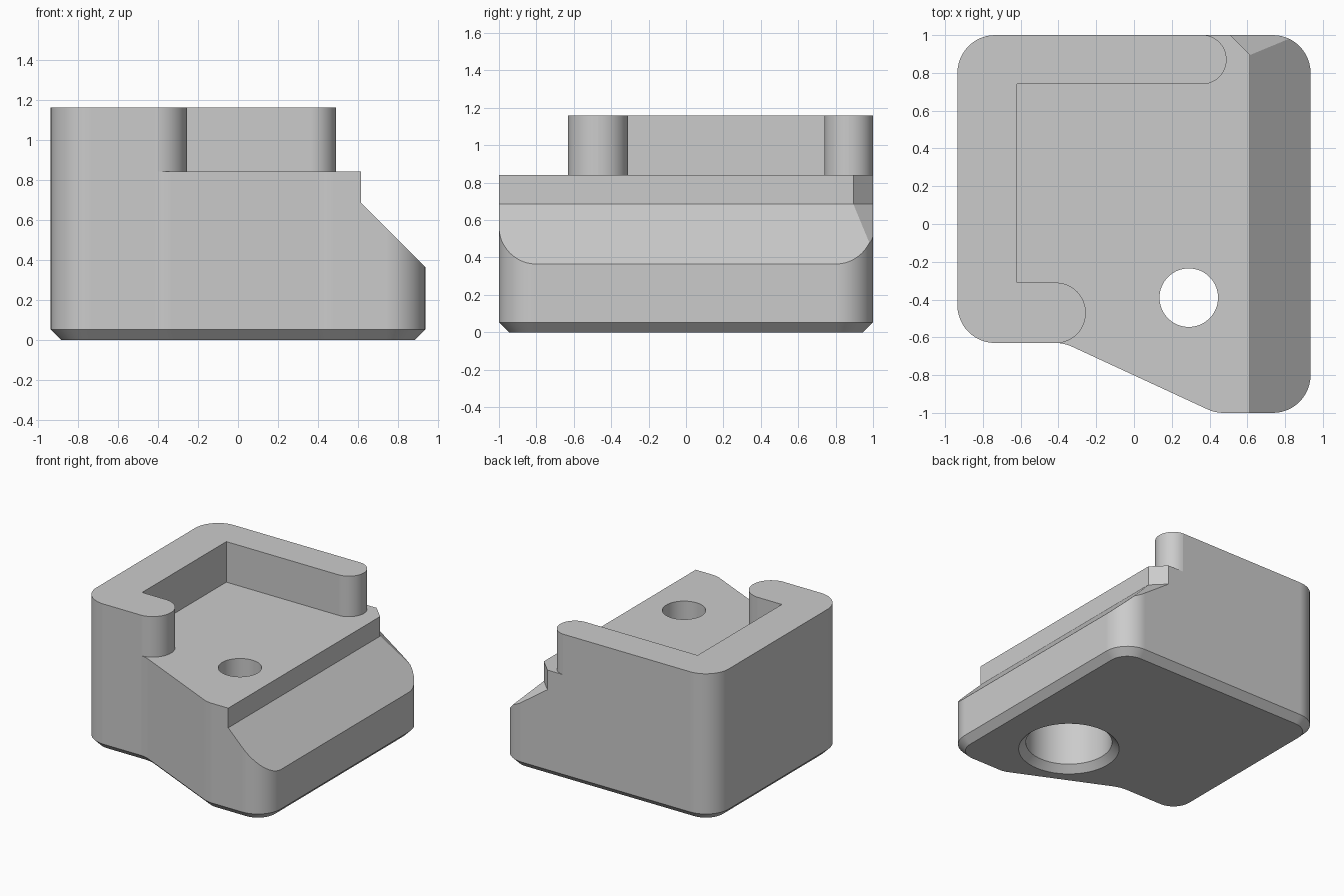
import bpy, bmesh, math
from mathutils import Vector, Matrix

if "Cube" in bpy.data.objects:
    bpy.data.objects.remove(bpy.data.objects["Cube"])

grey = bpy.data.materials.new("light grey")
grey.use_nodes = True
grey.diffuse_color = (0.6, 0.6, 0.6, 1)
grey.node_tree.nodes["Principled BSDF"].inputs["Base Color"].default_value = (0.6, 0.6, 0.6, 1)


def rounded(corners):
    """Outline from (x, y, radius) corners, each filleted by its radius."""
    out = []
    for i, (x, y, r) in enumerate(corners):
        p = Vector((x, y))
        if r == 0:
            out.append(p)
            continue
        a = (Vector(corners[i - 1][:2]) - p).normalized()
        b = (Vector(corners[(i + 1) % len(corners)][:2]) - p).normalized()
        half = a.angle(b) / 2
        centre = p + (a + b).normalized() * r / math.sin(half)
        start = p + a * r / math.tan(half) - centre
        end = p + b * r / math.tan(half) - centre
        turn = -start.angle_signed(end)
        steps = max(4, round(abs(turn) / math.radians(7.5)))
        for k in range(steps + 1):
            out.append(centre + Matrix.Rotation(turn * k / steps, 2) @ start)
    return out


def finish(name, bm):
    bmesh.ops.remove_doubles(bm, verts=bm.verts, dist=0.0005)
    bmesh.ops.recalc_face_normals(bm, faces=bm.faces)
    mesh = bpy.data.meshes.new(name)
    bm.to_mesh(mesh)
    bm.free()
    mesh.materials.append(grey)
    obj = bpy.data.objects.new(name, mesh)
    bpy.context.collection.objects.link(obj)
    return obj


def prism(name, outline, z0, z1, chamfer=0):
    """Extrude an outline upward, optionally chamfering the bottom edge."""
    bm = bmesh.new()
    base = bm.faces.new([bm.verts.new((p.x, p.y, z0)) for p in outline])
    top = bmesh.ops.extrude_face_region(bm, geom=[base], use_keep_orig=True)["geom"]
    bmesh.ops.translate(bm, vec=(0, 0, z1 - z0),
                        verts=[v for v in top if isinstance(v, bmesh.types.BMVert)])
    bmesh.ops.recalc_face_normals(bm, faces=bm.faces)
    if chamfer:
        rim = [e for e in bm.edges if all(v.co.z < z0 + 0.001 for v in e.verts)]
        bmesh.ops.bevel(bm, geom=rim, offset=chamfer, segments=1, affect='EDGES')
    return finish(name, bm)


def lathe(name, profile, x, y):
    """Spin a (radius, height) profile about a vertical axis."""
    bm = bmesh.new()
    vs = [bm.verts.new((r, 0, z)) for r, z in profile]
    es = [bm.edges.new(pair) for pair in zip(vs, vs[1:])]
    bmesh.ops.spin(bm, geom=vs + es, cent=(0, 0, 0), axis=(0, 0, 1),
                   angle=math.tau, steps=64)
    bmesh.ops.translate(bm, vec=(x, y, 0), verts=bm.verts)
    return finish(name, bm)


def wedge(name, angle):
    """Cutter for the step and 45 degree slope, turned about the step's back corner."""
    obj = prism(name, [Vector(p) for p in
                       ((0, 0.685), (0.5, 0.185), (0.5, 1.0), (0, 1.0))], -2.5, 2.5)
    # the profile lies in x-z, the extrusion runs along y
    obj.data.transform(Matrix.Translation((0.615, 0.895, 0))
                       @ Matrix.Rotation(angle, 4, 'Z')
                       @ Matrix.Rotation(math.pi / 2, 4, 'X'))
    return obj


# Main block at full height, with a chamfered foot
body = prism("corner_block", rounded([
    (-0.935, -0.63, 0.2), (-0.37, -0.63, 0.2), (0.43, -1, 0.2),
    (0.935, -1, 0.2), (0.935, 1, 0.2), (-0.935, 1, 0.2)]), 0, 1.16, 0.053)

# Area lowered to leave the hooked wall with two rounded tips
pocket = prism("pocket_cutter", rounded([
    (-0.62, 0.74, 0), (-0.62, -0.31, 0), (-0.255, -0.31, 0.16),
    (-0.255, -0.631, 0.16), (-0.415, -0.631, 0), (-0.415, -1.3, 0),
    (1.3, -1.3, 0), (1.3, 1.3, 0), (0.36, 1.3, 0), (0.36, 1.001, 0),
    (0.49, 1.001, 0.13), (0.49, 0.74, 0.13)]), 0.84, 1.4)

# Screw hole, wide and chamfered from below
hole = lathe("hole_cutter", [(0, -0.05), (0.415, -0.05), (0.313, 0.052),
                             (0.313, 0.53), (0.155, 0.53), (0.155, 1.5), (0, 1.5)],
             0.29, -0.39)

cutters = [pocket, wedge("side_slope_cutter", 0),
           wedge("corner_slope_cutter", math.pi / 4), hole]
bpy.context.view_layer.objects.active = body
for cutter in cutters:
    cutter.hide_render = True
    cut = body.modifiers.new(cutter.name, 'BOOLEAN')
    cut.operation = 'DIFFERENCE'
    cut.solver = 'EXACT'
    cut.object = cutter
    bpy.ops.object.modifier_apply(modifier=cut.name)
for cutter in cutters:
    bpy.data.objects.remove(cutter)

# Smooth fillets with crisp edges
bpy.ops.object.select_all(action='DESELECT')
body.select_set(True)
bpy.ops.object.shade_smooth_by_angle(angle=math.radians(20))
normals = body.modifiers.new("flat_face_normals", 'WEIGHTED_NORMAL')
normals.keep_sharp = True
